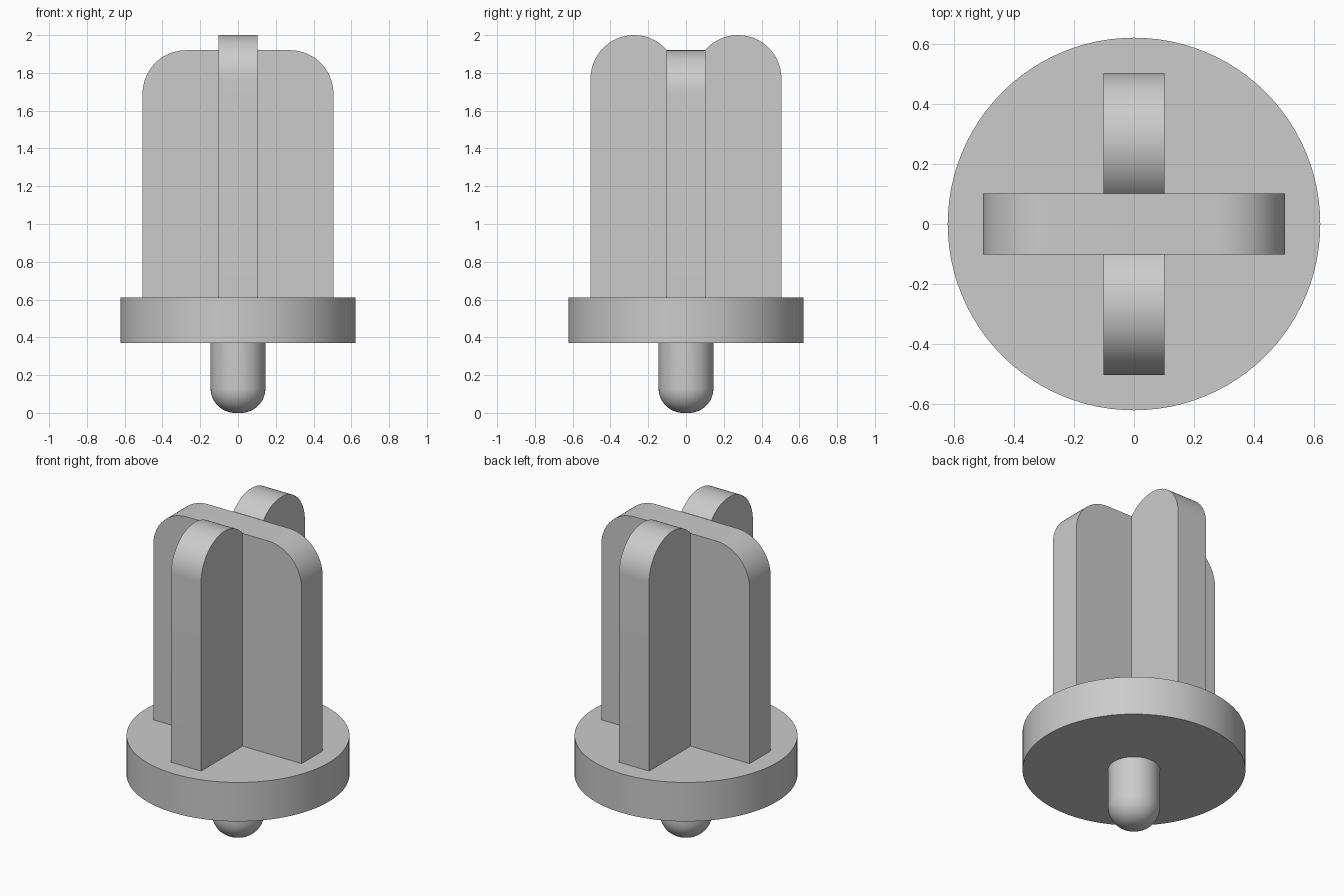
import bpy
import bmesh
from math import sin, cos, pi, radians, acos
from mathutils import Vector

cube = bpy.data.objects.get("Cube")
if cube:
    bpy.data.objects.remove(cube)

grey = bpy.data.materials.new("plain_grey")
grey.use_nodes = True
colour = (0.6, 0.6, 0.6, 1)
grey.diffuse_color = colour
grey.node_tree.nodes["Principled BSDF"].inputs["Base Color"].default_value = colour

FIN_HALF = 0.102     # half thickness of both fins
FIN_OUT = 0.505      # reach of the fins from the axis
DISC_LOW, DISC_TOP = 0.37, 0.61
ROUND = 0.23         # rounding radius on the fins


def arc(cx, cz, r, start, end, steps=20):
    """Points along a circular arc, angles in radians."""
    angles = [start + (end - start) * i / steps for i in range(steps + 1)]
    return [(cx + r * cos(a), cz + r * sin(a)) for a in angles]


def finish(name, bm):
    bmesh.ops.remove_doubles(bm, verts=bm.verts, dist=1e-5)
    bmesh.ops.recalc_face_normals(bm, faces=bm.faces)
    mesh = bpy.data.meshes.new(name)
    bm.to_mesh(mesh)
    bm.free()
    mesh.materials.append(grey)
    obj = bpy.data.objects.new(name, mesh)
    bpy.context.collection.objects.link(obj)
    bpy.ops.object.select_all(action="DESELECT")
    obj.select_set(True)
    bpy.context.view_layer.objects.active = obj
    bpy.ops.object.shade_smooth_by_angle(angle=radians(30))
    return obj


def slab(name, outline, across, normal):
    """Extrude an upright outline symmetrically along its normal."""
    across, normal = Vector(across), Vector(normal)
    bm = bmesh.new()
    verts = [bm.verts.new(across * u + Vector((0, 0, z)) - normal * FIN_HALF)
             for u, z in outline]
    face = bm.faces.new(verts)
    result = bmesh.ops.extrude_face_region(bm, geom=[face], use_keep_orig=True)
    moved = [v for v in result["geom"] if isinstance(v, bmesh.types.BMVert)]
    bmesh.ops.translate(bm, verts=moved, vec=normal * FIN_HALF * 2)
    return finish(name, bm)


def lathe(name, profile, steps=96):
    """Spin a radius and height profile about the z axis."""
    bm = bmesh.new()
    verts = [bm.verts.new((r, 0, z)) for r, z in profile]
    edges = [bm.edges.new(pair) for pair in zip(verts, verts[1:])]
    bmesh.ops.spin(bm, geom=verts + edges, axis=(0, 0, 1), cent=(0, 0, 0),
                   angle=2 * pi, steps=steps)
    return finish(name, bm)


# Round base and the rounded peg below it
lathe("base_disc", [(0, DISC_LOW), (0.622, DISC_LOW), (0.622, DISC_TOP), (0, DISC_TOP)])
lathe("peg", [(0, 0)] + arc(0.015, 0.13, 0.13, -pi / 2, 0, 16) + [(0.145, DISC_LOW)], 64)

# Wide fin with two rounded upper corners
right_corner = arc(FIN_OUT - ROUND, 1.92 - ROUND, ROUND, 0, pi / 2)
left_corner = [(-u, z) for u, z in reversed(right_corner)]
wide = [(-FIN_OUT, DISC_TOP), (FIN_OUT, DISC_TOP)] + right_corner + left_corner
slab("wide_fin", wide, (1, 0, 0), (0, 1, 0))

# Front and back fins, each with a round top dipping to the wide fin
centre = FIN_OUT - ROUND
inner_angle = acos((FIN_HALF - centre) / ROUND)
lobe = [(FIN_HALF, DISC_TOP), (FIN_OUT, DISC_TOP)]
lobe += arc(centre, 2 - ROUND, ROUND, 0, inner_angle, 32)
for name, side in (("front_fin", -1), ("back_fin", 1)):
    slab(name, lobe, (0, side, 0), (1, 0, 0))
